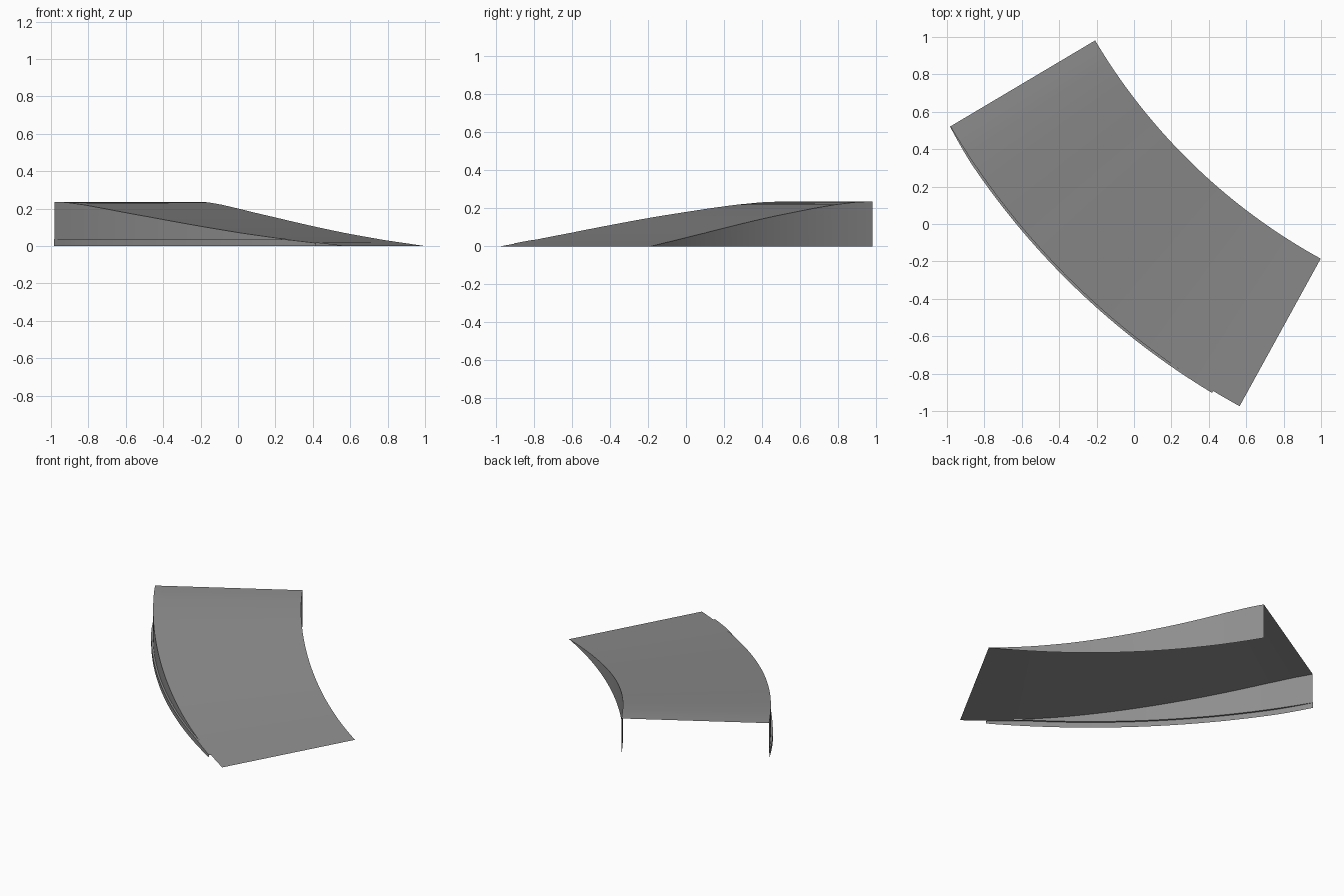
import bpy, bmesh, math

if "Cube" in bpy.data.objects:
    bpy.data.objects.remove(bpy.data.objects["Cube"], do_unlink=True)

CENTRE = (2.535, 2.61)
INNER, OUTER = 3.19, 4.09
START, END = math.radians(30.7), math.radians(61.2)
SEGMENTS = 36
LIP, LIP_HEIGHT, LIP_END = 0.012, 0.036, 0.925
# Ramp height along the bend, from the high end to the ground
PROFILE = [(0, .236), (.06, .233), (.14, .219), (.22, .2), (.4, .153),
           (.57, .105), (.7, .069), (.85, .032), (1, 0)]

grey = bpy.data.materials.new("ramp grey")
grey.use_nodes = True
colour = (0.27, 0.27, 0.27, 1)
grey.diffuse_color = colour
bsdf = next(n for n in grey.node_tree.nodes if n.type == 'BSDF_PRINCIPLED')
bsdf.inputs["Base Color"].default_value = colour


def height(t):
    for (a, za), (b, zb) in zip(PROFILE, PROFILE[1:]):
        if t <= b:
            return za + (zb - za) * (t - a) / (b - a)
    return 0


def point(t, radius, z):
    angle = START + (END - START) * t
    return (CENTRE[0] - radius * math.cos(angle),
            CENTRE[1] - radius * math.sin(angle), z)


def ledge(t):
    return min(LIP_HEIGHT, height(t))


def lip_radius(t):
    # The lip grows out of the wall at the high end
    return OUTER + LIP * min(1, 0.2 + t / 0.12)


def sheet(name, first, second, end=1):
    """Curved sheet between two edges, each a function of t giving (radius, z)."""
    bm = bmesh.new()
    rows = []
    for i in range(SEGMENTS + 1):
        t = end * i / SEGMENTS
        rows.append([bm.verts.new(point(t, *edge(t))) for edge in (first, second)])
    for (a, b), (c, d) in zip(rows, rows[1:]):
        bm.faces.new((a, c, d, b))
    bmesh.ops.remove_doubles(bm, verts=bm.verts, dist=1e-5)
    mesh = bpy.data.meshes.new(name)
    bm.to_mesh(mesh)
    bm.free()
    mesh.materials.append(grey)
    obj = bpy.data.objects.new(name, mesh)
    bpy.context.collection.objects.link(obj)
    bpy.ops.object.select_all(action='DESELECT')
    obj.select_set(True)
    bpy.context.view_layer.objects.active = obj
    bpy.ops.object.shade_smooth_by_angle(angle=math.radians(30))


# Sloping deck, open underneath and at the ends
sheet("deck", lambda t: (OUTER, height(t)), lambda t: (INNER, height(t)))
# Side walls
sheet("inner_wall", lambda t: (INNER, height(t)), lambda t: (INNER, 0))
sheet("outer_wall", lambda t: (OUTER, ledge(t)), lambda t: (OUTER, height(t)))
# Stepped lip along the foot of the outer wall
sheet("lip_ledge", lambda t: (lip_radius(t), ledge(t)),
      lambda t: (OUTER, ledge(t)), LIP_END)
sheet("lip_face", lambda t: (lip_radius(t), 0),
      lambda t: (lip_radius(t), ledge(t)), LIP_END)
